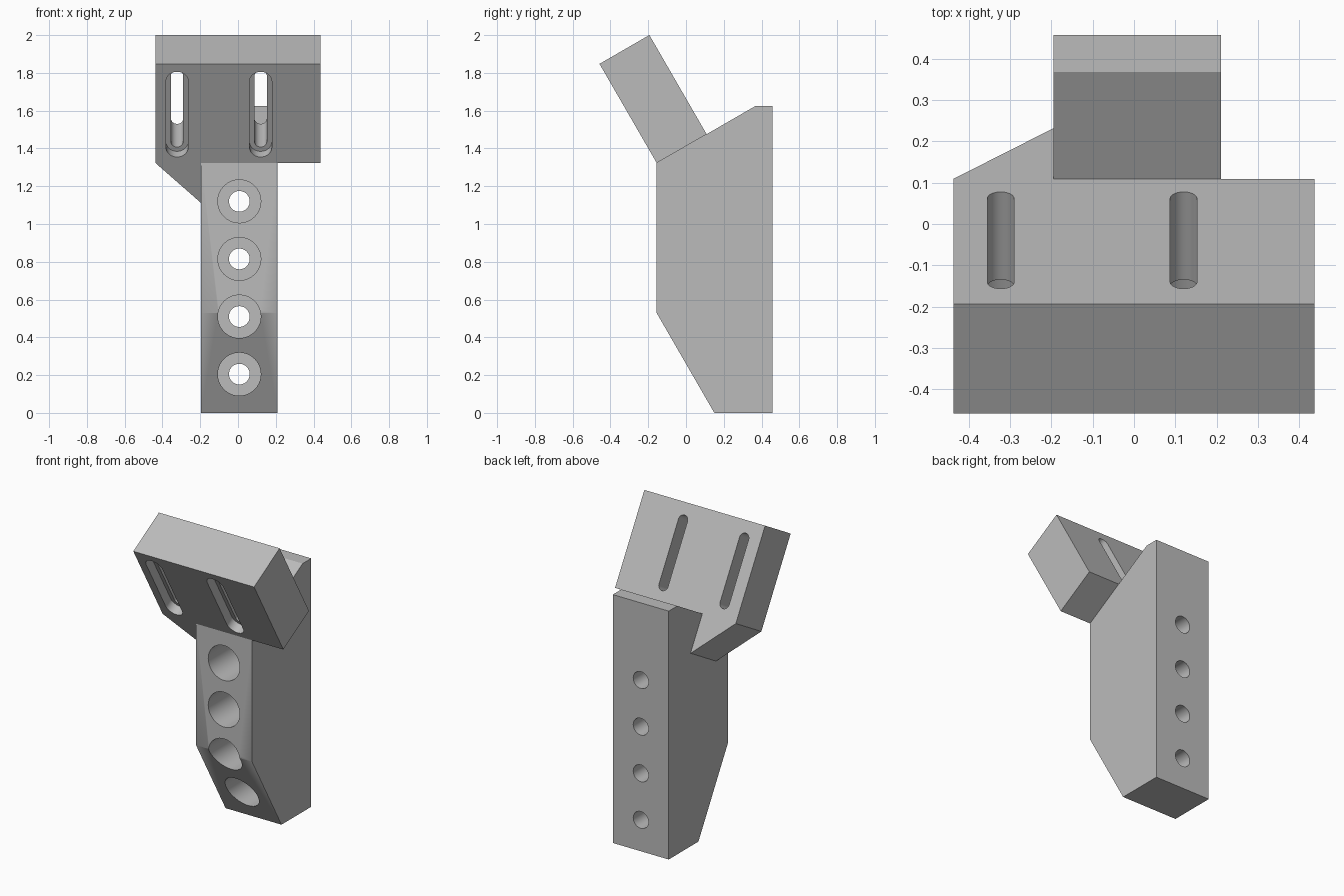
import bpy, bmesh, math
from mathutils import Matrix, Vector

cube = bpy.data.objects.get("Cube")
if cube:
    bpy.data.objects.remove(cube, do_unlink=True)

grey = bpy.data.materials.new("plain grey")
grey.use_nodes = True
grey.diffuse_color = (0.5, 0.5, 0.5, 1)
grey.node_tree.nodes["Principled BSDF"].inputs["Base Color"].default_value = (0.5, 0.5, 0.5, 1)


def prism(name, outline, depth, frame):
    """Extrude a 2D outline along local z, then place it with a matrix."""
    bm = bmesh.new()
    face = bm.faces.new([bm.verts.new((a, b, 0)) for a, b in outline])
    side = bmesh.ops.extrude_face_region(bm, geom=[face])["geom"]
    bmesh.ops.translate(bm, vec=(0, 0, depth),
                        verts=[v for v in side if isinstance(v, bmesh.types.BMVert)])
    bmesh.ops.transform(bm, matrix=frame, verts=bm.verts)
    bmesh.ops.recalc_face_normals(bm, faces=bm.faces)
    mesh = bpy.data.meshes.new(name)
    bm.to_mesh(mesh)
    bm.free()
    mesh.materials.append(grey)
    ob = bpy.data.objects.new(name, mesh)
    bpy.context.collection.objects.link(ob)
    return ob


def axes(origin, a, b, c):
    """Matrix whose local axes are a, b and c."""
    m = Matrix((a, b, c)).transposed().to_4x4()
    m.translation = Vector(origin)
    return m


def slot(x, low, high, r, n=20):
    """Outline of a round-ended slot; equal ends give a circle."""
    pts = []
    for mid, start in ((high, 0), (low, math.pi)):
        for i in range(n + 1):
            t = start + math.pi * i / n
            pts.append((x + r * math.cos(t), mid + r * math.sin(t)))
    return [p for i, p in enumerate(pts)
            if (Vector(p) - Vector(pts[i - 1])).length > 1e-5]


def combine(target, other, operation):
    """Apply a boolean and drop the helper."""
    mod = target.modifiers.new("join", "BOOLEAN")
    mod.operation, mod.solver, mod.object = operation, "EXACT", other
    bpy.context.view_layer.objects.active = target
    bpy.ops.object.modifier_apply(modifier=mod.name)
    bpy.data.objects.remove(other, do_unlink=True)


X, Y, Z = Vector((1, 0, 0)), Vector((0, 1, 0)), Vector((0, 0, 1))
LEFT, RIGHT, BACK, FRONT = 0.21, -0.195, 0.457, -0.155
SHOULDER, THICK, PLATE = 1.323, 0.305, 0.606
slope = math.tan(math.radians(30))

# Upright post with a sloped foot and a sloped top
post_top = 1.625
post = prism("bracket", [
    (0.15, 0), (BACK, 0), (BACK, post_top),
    (FRONT + (post_top - SHOULDER) / slope, post_top),
    (FRONT, SHOULDER), (FRONT, THICK / slope)],
    LEFT - RIGHT, axes((RIGHT, 0, 0), Y, Z, X))

# Counterbored bolt holes through the post
for i in range(4):
    z = 0.205 + 0.305 * i
    for r, start, end in ((0.055, 0.2, 0.6), (0.114, -0.3, 0.305)):
        hole = prism("bolt_hole", slot(0.007, z, z, r), end - start,
                     axes((0, start, 0), X, Z, Y))
        combine(post, hole, "DIFFERENCE")

# Plate leaning forward, with a corner gusset below
up = Vector((0, -0.5, math.sqrt(0.75)))
inward = Vector((0, math.sqrt(0.75), 0.5))
base = Vector((0, FRONT, SHOULDER))
plate = prism("tilted_plate", [
    (-0.437, 0), (RIGHT, -0.245), (RIGHT, 0), (0.437, 0),
    (0.437, PLATE), (-0.437, PLATE)],
    THICK, axes(base, X, up, inward))

# Stepped adjustment slots
for x in (-0.3225, 0.12):
    for r, start, end in ((0.0325, -0.1, 0.4), (0.059, -0.1, 0.06)):
        cut = prism("slot_cutter", slot(x, 0.0955, 0.4985, r), end - start,
                    axes(base + inward * start, X, up, inward))
        combine(plate, cut, "DIFFERENCE")

combine(post, plate, "UNION")
bpy.ops.object.select_all(action="DESELECT")
post.select_set(True)
bpy.context.view_layer.objects.active = post
bpy.ops.object.shade_smooth_by_angle(angle=math.radians(30))
